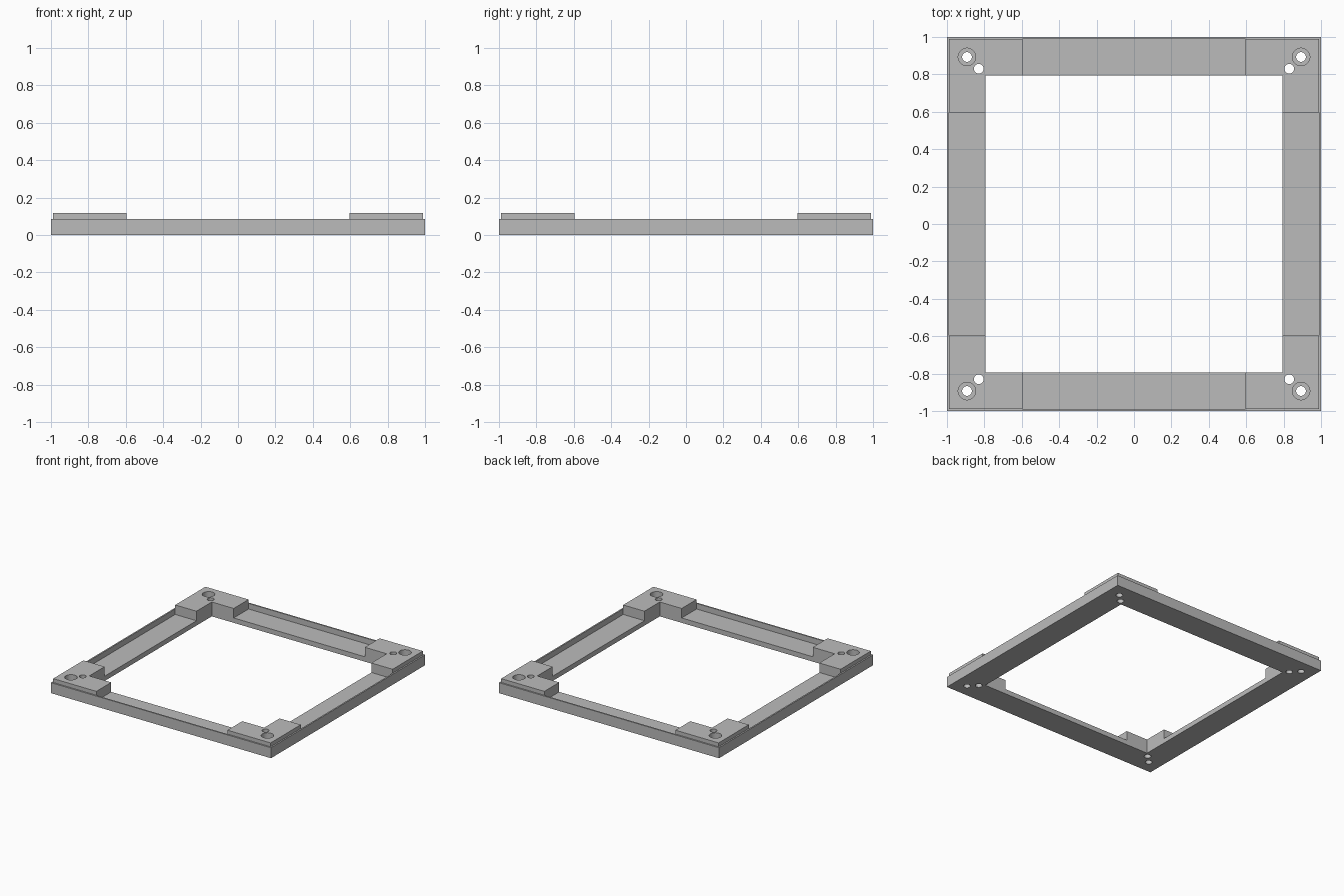
import bpy, bmesh
from mathutils import Matrix

cube = bpy.data.objects.get("Cube")
if cube:
    bpy.data.objects.remove(cube, do_unlink=True)

OPENING, RIM_INNER, OUTER = 0.795, 0.988, 1.0
FLOOR, RIM_TOP, BLOCK_TOP = 0.04, 0.086, 0.118
BLOCK_END = 0.596
SCREW, PIN = 0.893, 0.83
CORNERS = [(1, 1), (-1, 1), (-1, -1), (1, -1)]

grey = bpy.data.materials.new("plain grey")
grey.use_nodes = True
grey.diffuse_color = (0.5, 0.5, 0.5, 1)
grey.node_tree.nodes["Principled BSDF"].inputs["Base Color"].default_value = grey.diffuse_color


def finish(name, bm):
    bmesh.ops.recalc_face_normals(bm, faces=bm.faces)
    mesh = bpy.data.meshes.new(name)
    bm.to_mesh(mesh)
    bm.free()
    mesh.materials.append(grey)
    obj = bpy.data.objects.new(name, mesh)
    bpy.context.collection.objects.link(obj)
    return obj


def drill(name, radius, bottom, distances):
    """Cutter made of one upright cylinder per corner and distance."""
    bm = bmesh.new()
    top = BLOCK_TOP + 0.05
    for sx, sy in CORNERS:
        for d in distances:
            place = Matrix.Translation((sx * d, sy * d, (top + bottom) / 2))
            bmesh.ops.create_cone(bm, cap_ends=True, segments=40, radius1=radius,
                                  radius2=radius, depth=top - bottom, matrix=place)
    obj = finish(name, bm)
    obj.hide_render = True
    return obj


# Square tray frame: a rail section with a thin raised rim, swept round four corners
section = [(OPENING, 0), (OUTER, 0), (OUTER, RIM_TOP), (RIM_INNER, RIM_TOP),
           (RIM_INNER, FLOOR), (OPENING, FLOOR)]
bm = bmesh.new()
rings = [[bm.verts.new((sx * r, sy * r, z)) for r, z in section] for sx, sy in CORNERS]
for i, ring in enumerate(rings):
    after = rings[(i + 1) % len(rings)]
    for j in range(len(section)):
        k = (j + 1) % len(section)
        bm.faces.new((ring[j], ring[k], after[k], after[j]))
parts = [finish("tray_frame", bm)]

# L-shaped corner blocks standing on the tray floor
outline = [(RIM_INNER, RIM_INNER), (BLOCK_END, RIM_INNER), (BLOCK_END, OPENING),
           (OPENING, OPENING), (OPENING, BLOCK_END), (RIM_INNER, BLOCK_END)]
for sx, sy in CORNERS:
    bm = bmesh.new()
    face = bm.faces.new([bm.verts.new((sx * x, sy * y, FLOOR)) for x, y in outline])
    raised = bmesh.ops.extrude_face_region(bm, geom=[face])["geom"]
    bmesh.ops.translate(bm, vec=(0, 0, BLOCK_TOP - FLOOR),
                        verts=[v for v in raised if isinstance(v, bmesh.types.BMVert)])
    name = ("back" if sy > 0 else "front") + ("_left" if sx > 0 else "_right")
    parts.append(finish(name + "_corner_block", bm))

# Through holes in everything, wider screw recesses in the blocks only
through = drill("through_hole_cutter", 0.026, -0.05, (SCREW, PIN))
recess = drill("screw_recess_cutter", 0.047, FLOOR + 0.008, (SCREW,))
for part in parts:
    for cutter in ([through] if part is parts[0] else [through, recess]):
        mod = part.modifiers.new(cutter.name, "BOOLEAN")
        mod.operation = "DIFFERENCE"
        mod.solver = "EXACT"
        mod.object = cutter

# Bake the holes in and drop the cutters
graph = bpy.context.evaluated_depsgraph_get()
baked = [bpy.data.meshes.new_from_object(p.evaluated_get(graph)) for p in parts]
for part, mesh in zip(parts, baked):
    part.modifiers.clear()
    part.data = mesh
for cutter in (through, recess):
    bpy.data.objects.remove(cutter, do_unlink=True)

# Smooth hole walls, crisp edges everywhere else
bpy.ops.object.select_all(action="DESELECT")
for part in parts:
    part.select_set(True)
bpy.context.view_layer.objects.active = parts[0]
bpy.ops.object.shade_smooth_by_angle(angle=0.5)
